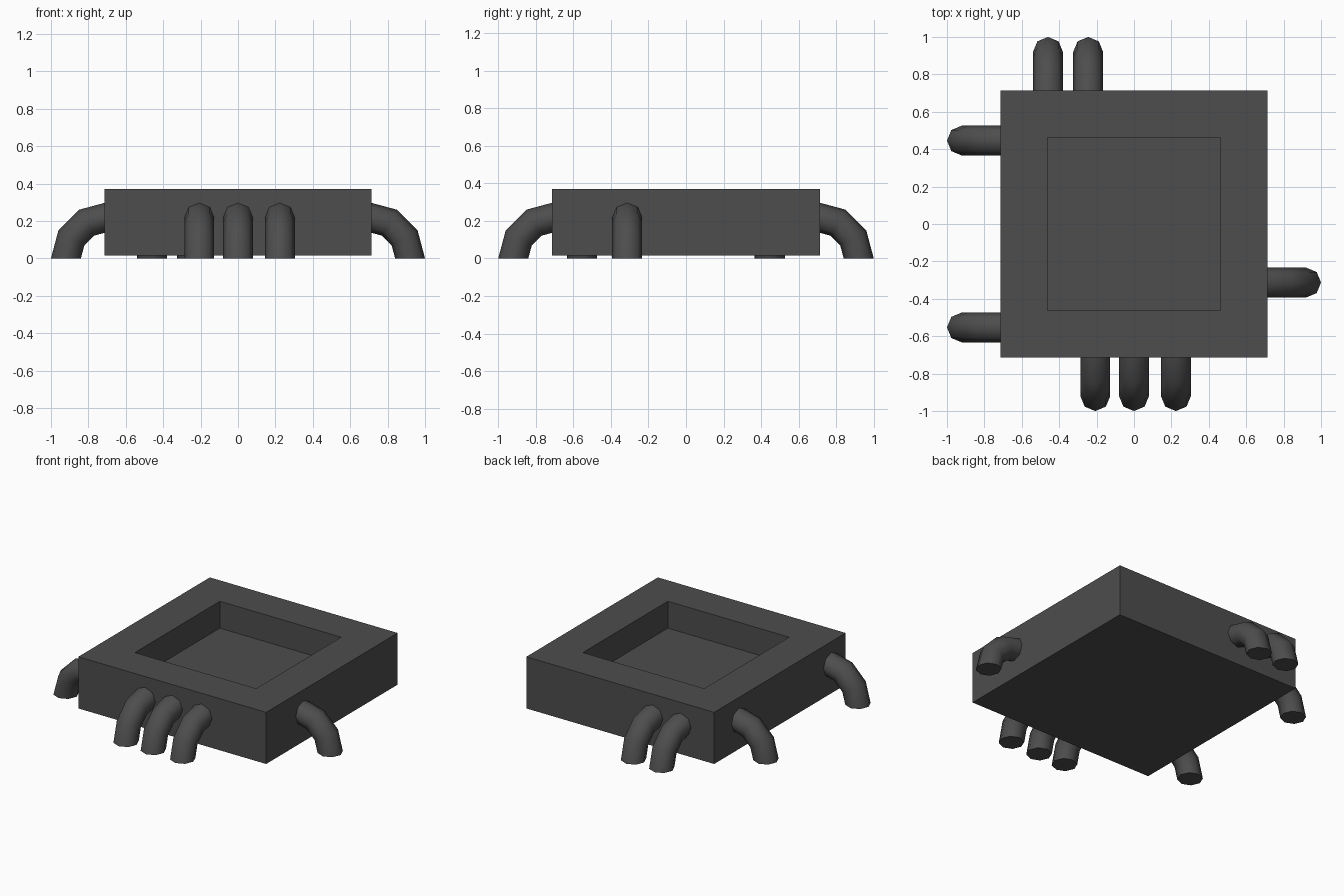
import bpy, bmesh
from math import sin, cos, pi, radians
from mathutils import Matrix, Vector

default = bpy.data.objects.get("Cube")
if default:
    bpy.data.objects.remove(default)

grey = bpy.data.materials.new("dark_grey")
grey.use_nodes = True
COLOUR = (0.075, 0.075, 0.075, 1)
grey.diffuse_color = COLOUR
grey.node_tree.nodes["Principled BSDF"].inputs["Base Color"].default_value = COLOUR

HALF, BOTTOM, TOP = 0.714, 0.015, 0.37        # slab extents
RECESS_HALF, RECESS_FLOOR = 0.357, 0.185
BEND, TUBE, SIDES, STEPS = 0.22, 0.08, 8, 3   # leg arc and tube section


def finish(bm, name):
    bmesh.ops.recalc_face_normals(bm, faces=bm.faces)
    mesh = bpy.data.meshes.new(name)
    bm.to_mesh(mesh)
    bm.free()
    obj = bpy.data.objects.new(name, mesh)
    mesh.materials.append(grey)
    bpy.context.collection.objects.link(obj)
    return obj


# Square slab with a sunken square in its top
bm = bmesh.new()
size = Matrix.Diagonal((2 * HALF, 2 * HALF, TOP - BOTTOM, 1))
bmesh.ops.create_cube(bm, size=1, matrix=Matrix.Translation((0, 0, (TOP + BOTTOM) / 2)) @ size)
bm.normal_update()
lid = max(bm.faces, key=lambda f: f.calc_center_median().z)
bmesh.ops.inset_region(bm, faces=[lid], thickness=HALF - RECESS_HALF)
floor = bmesh.ops.extrude_discrete_faces(bm, faces=[lid])["faces"][0]
for v in floor.verts:
    v.co.z = RECESS_FLOOR
bmesh.ops.remove_doubles(bm, verts=bm.verts, dist=0.0001)
finish(bm, "body_slab")


# Bent tube leg: a quarter ring leaving the wall and turning down to the ground
def leg(name, turn, offset):
    bm = bmesh.new()
    rings = []
    for i in range(STEPS + 1):
        a = pi / 2 * i / STEPS
        ring = []
        for j in range(SIDES):
            b = 2 * pi * j / SIDES
            r = BEND + TUBE * cos(b)
            ring.append(bm.verts.new(Vector((0.7 + r * cos(a), offset + TUBE * sin(b), r * sin(a)))))
        rings.append(ring)
    for low, high in zip(rings, rings[1:]):
        for j in range(SIDES):
            k = (j + 1) % SIDES
            bm.faces.new((low[j], low[k], high[k], high[j]))
    bm.faces.new(rings[0])
    bm.faces.new(rings[-1])
    bmesh.ops.rotate(bm, verts=bm.verts, matrix=Matrix.Rotation(turn, 3, "Z"))
    obj = finish(bm, name)
    bpy.ops.object.select_all(action="DESELECT")
    obj.select_set(True)
    bpy.context.view_layer.objects.active = obj
    bpy.ops.object.shade_smooth_by_angle(angle=radians(60))


# Offsets run along each wall, counter-clockwise from above
WALLS = {
    "left": (0, [-0.313]),
    "back": (pi / 2, [0.46, 0.245]),
    "right": (pi, [-0.446, 0.553]),
    "front": (-pi / 2, [-0.207, 0, 0.224]),
}
for side, (turn, offsets) in WALLS.items():
    for n, offset in enumerate(offsets, 1):
        leg(f"{side}_leg_{n}", turn, offset)
